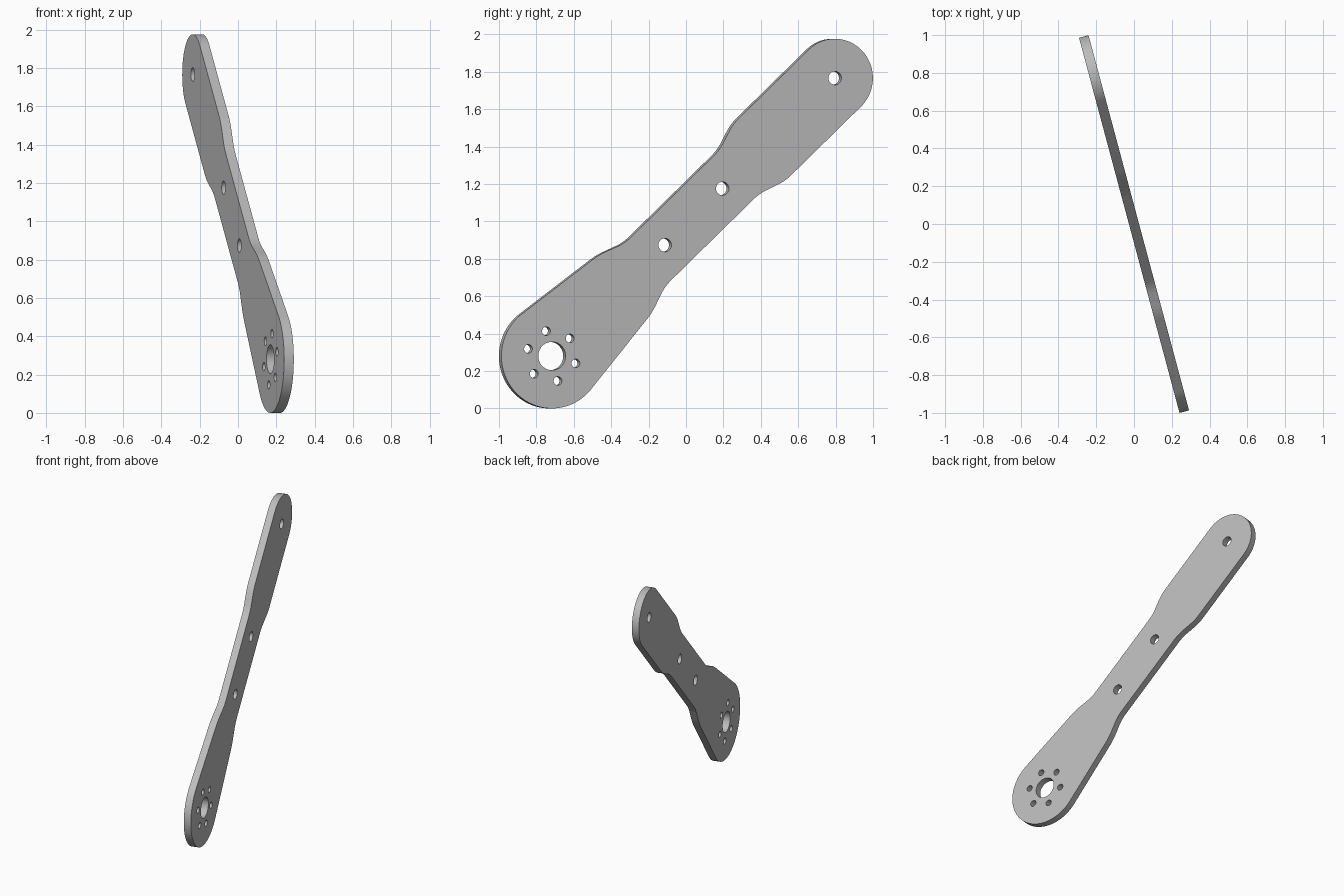
import bpy
import bmesh
from math import sin, cos, acos, atan2, hypot, pi, radians
from mathutils import Matrix, Vector

if "Cube" in bpy.data.objects:
    bpy.data.objects.remove(bpy.data.objects["Cube"], do_unlink=True)

THICK = 0.052
LENGTH = 2.159          # distance between the end centres
R_BIG, R_SMALL = 0.28, 0.21
YAW, PITCH = radians(15), radians(43.5)


def arc(cx, r, a0, a1, n):
    return [Vector((cx + r * cos(a0 + (a1 - a0) * i / n),
                    r * sin(a0 + (a1 - a0) * i / n))) for i in range(n + 1)]


def rounded(prev, corner, nxt, trim=0.045, n=6):
    """Soft bend replacing one corner of the outline."""
    p = corner + (prev - corner).normalized() * trim
    q = corner + (nxt - corner).normalized() * trim
    return [p.lerp(corner, i / n).lerp(corner.lerp(q, i / n), i / n) for i in range(n + 1)]


def add_loop(curve, points):
    spline = curve.splines.new('POLY')
    spline.points.add(len(points) - 1)
    for sp, co in zip(spline.points, points):
        sp.co = (co.x, co.y, 0, 1)
    spline.use_cyclic_u = True


# Outline: broad hub end, narrow waist, rounded tip
bends = [Vector(v) for v in ((0.56, 0.214), (0.71, 0.16), (1.43, 0.16), (1.58, R_SMALL))]
tangent = atan2(bends[0].y, bends[0].x) + acos(R_BIG / hypot(*bends[0]))
hub = arc(0, R_BIG, tangent, 2 * pi - tangent, 64)
tip = arc(LENGTH, R_SMALL, -pi / 2, pi / 2, 48)
path = [hub[0]] + bends + [tip[-1]]
upper = []
for a, b, c in zip(path, path[1:], path[2:]):
    upper += rounded(a, b, c)
lower = [Vector((v.x, -v.y)) for v in upper]

curve = bpy.data.curves.new("arm_plate", 'CURVE')
curve.dimensions = '2D'
curve.fill_mode = 'BOTH'
curve.extrude = THICK / 2
add_loop(curve, hub + lower + tip + upper[::-1])

# Hub bore, bolt circle and pin holes
holes = [(0, 0, 0.076)]
holes += [(0.137 * cos(k * pi / 3), 0.137 * sin(k * pi / 3), 0.023) for k in range(6)]
holes += [(s, 0, 0.036) for s in (0.862, 1.301, LENGTH)]
for x, y, r in holes:
    add_loop(curve, [v + Vector((0, y)) for v in arc(x, r, 0, 2 * pi, 40)[:-1]])

# Turn the profile into a mesh
plate = bpy.data.objects.new("arm_plate", curve)
bpy.context.collection.objects.link(plate)
bpy.ops.object.select_all(action='DESELECT')
plate.select_set(True)
bpy.context.view_layer.objects.active = plate
bpy.ops.object.convert(target='MESH')
plate = bpy.context.view_layer.objects.active

# Stand the plate up: pitched along its length, turned about the vertical
flat = Vector((-sin(YAW), cos(YAW), 0))
up = Vector((0, 0, 1))
ax = flat * cos(PITCH) + up * sin(PITCH)
ay = -flat * sin(PITCH) + up * cos(PITCH)
az = ax.cross(ay)
origin = flat * -0.7486 + up * R_BIG
place = Matrix((ax, ay, az)).transposed().to_4x4()
place.translation = origin

bm = bmesh.new()
bm.from_mesh(plate.data)
bmesh.ops.remove_doubles(bm, verts=bm.verts, dist=0.0001)
bmesh.ops.recalc_face_normals(bm, faces=bm.faces)
bmesh.ops.transform(bm, matrix=place, verts=bm.verts)
bm.to_mesh(plate.data)
bm.free()

# Single plain metal colour
grey = bpy.data.materials.new("light_grey")
grey.use_nodes = True
colour = (0.5, 0.5, 0.5, 1)
grey.diffuse_color = colour
grey.node_tree.nodes["Principled BSDF"].inputs["Base Color"].default_value = colour
plate.data.materials.clear()
plate.data.materials.append(grey)
for poly in plate.data.polygons:
    poly.material_index = 0

bpy.ops.object.shade_smooth_by_angle(angle=radians(30))
